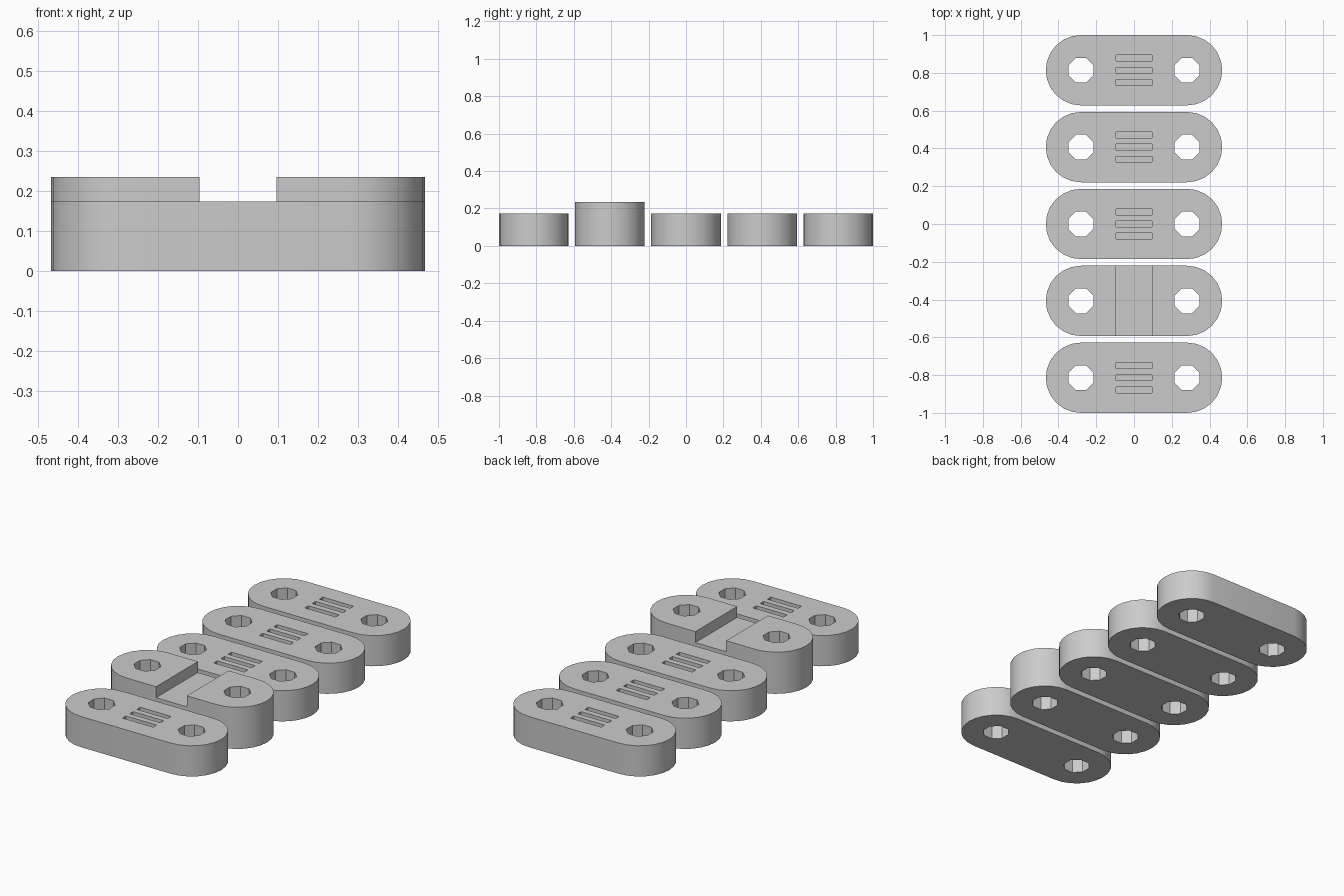
import bpy, bmesh
from math import pi, sin, cos
from mathutils import Matrix, Vector

if "Cube" in bpy.data.objects:
    bpy.data.objects.remove(bpy.data.objects["Cube"], do_unlink=True)

RADIUS, HOLE_X, PITCH = 0.186, 0.281, 0.407
LOW, TALL, HALF_SLOT = 0.173, 0.235, 0.096

grey = bpy.data.materials.new("plain_grey")
grey.use_nodes = True
grey.diffuse_color = (0.6, 0.6, 0.6, 1)
grey.node_tree.nodes["Principled BSDF"].inputs["Base Color"].default_value = (0.6, 0.6, 0.6, 1)


def new_object(name, bm):
    bmesh.ops.recalc_face_normals(bm, faces=bm.faces)
    mesh = bpy.data.meshes.new(name)
    bm.to_mesh(mesh)
    bm.free()
    mesh.materials.append(grey)
    obj = bpy.data.objects.new(name, mesh)
    bpy.context.collection.objects.link(obj)
    return obj


def rounded_bar(name, height, steps=12):
    """Extruded bar with half-round ends."""
    bm = bmesh.new()
    ring = []
    for side, start in ((1, -pi / 2), (-1, pi / 2)):
        for i in range(steps + 1):
            a = start + pi * i / steps
            ring.append(bm.verts.new((side * HOLE_X + RADIUS * cos(a), RADIUS * sin(a), 0)))
    base = bm.faces.new(ring)
    top = bmesh.ops.extrude_face_region(bm, geom=[base])["geom"]
    bmesh.ops.translate(bm, vec=(0, 0, height),
                        verts=[v for v in top if isinstance(v, bmesh.types.BMVert)])
    return new_object(name, bm)


def add_box(bm, center, size):
    m = Matrix.Translation(center) @ Matrix.Diagonal(Vector(size).to_4d())
    bmesh.ops.create_cube(bm, size=1, matrix=m)


def make_link(name, height, boxes):
    """Bar with two octagonal through holes and box-shaped cuts."""
    link = rounded_bar(name, height)
    bm = bmesh.new()
    for x in (-HOLE_X, HOLE_X):
        m = Matrix.Translation((x, 0, height / 2)) @ Matrix.Rotation(pi / 8, 4, "Z")
        bmesh.ops.create_cone(bm, cap_ends=True, segments=8, radius1=0.071, radius2=0.071,
                              depth=height + 0.2, matrix=m)
    for center, size in boxes:
        add_box(bm, center, size)
    cutter = new_object("cutter", bm)
    cutter.hide_render = True
    mod = link.modifiers.new("cuts", "BOOLEAN")
    mod.operation, mod.solver, mod.object = "DIFFERENCE", "EXACT", cutter
    bpy.ops.object.select_all(action="DESELECT")
    link.select_set(True)
    bpy.context.view_layer.objects.active = link
    bpy.ops.object.modifier_apply(modifier=mod.name)
    bpy.data.objects.remove(cutter, do_unlink=True)
    bpy.ops.object.shade_smooth_by_angle(angle=pi / 6)
    return link


# Low link with three shallow grooves on top, repeated four times
grooves = [((0, y, LOW), (2 * HALF_SLOT, 0.031, 0.062)) for y in (-0.064, 0, 0.064)]
low_link = make_link("grooved_link_1", LOW, grooves)
low_link.location.y = -2 * PITCH
for number, row in enumerate((0, 1, 2), start=2):
    copy = low_link.copy()
    copy.name = f"grooved_link_{number}"
    copy.location.y = row * PITCH
    bpy.context.collection.objects.link(copy)

# Tall link with a wide channel across its top
channel = [((0, 0, LOW + 0.1), (2 * HALF_SLOT, 1, 0.2))]
tall_link = make_link("channel_link", TALL, channel)
tall_link.location.y = -PITCH
